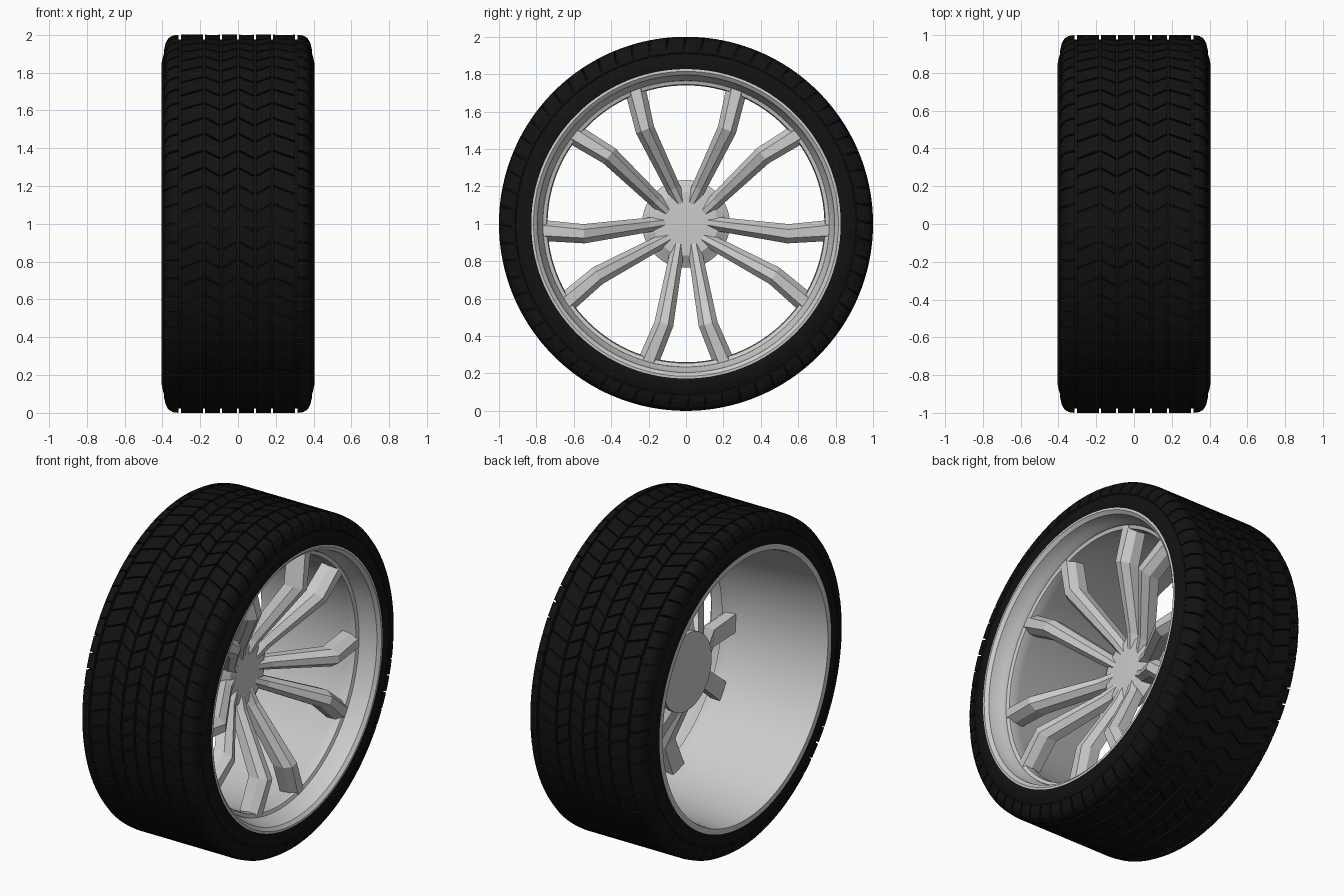
import bpy, bmesh
from math import pi, sin, cos, radians
from mathutils import Vector

if "Cube" in bpy.data.objects:
    bpy.data.objects.remove(bpy.data.objects["Cube"])

CENTRE_Z = 1.0


def polar(x, r, a):
    return Vector((x, r * cos(a), CENTRE_Z + r * sin(a)))


def finish(name, bm, mat=None, smooth=None):
    bmesh.ops.recalc_face_normals(bm, faces=bm.faces)
    me = bpy.data.meshes.new(name)
    bm.to_mesh(me)
    bm.free()
    ob = bpy.data.objects.new(name, me)
    bpy.context.collection.objects.link(ob)
    if mat:
        me.materials.append(mat)
    if smooth:
        bpy.ops.object.select_all(action='DESELECT')
        ob.select_set(True)
        bpy.context.view_layer.objects.active = ob
        bpy.ops.object.shade_smooth_by_angle(angle=radians(smooth))
    return ob


def revolve(name, profile, segs, closed=False, mat=None, smooth=30):
    """Turn an (x, radius) profile around the wheel axis."""
    bm = bmesh.new()
    rings = [[bm.verts.new(polar(x, r, 2 * pi * i / segs)) for i in range(segs)]
             for x, r in profile]
    pairs = list(zip(rings, rings[1:]))
    if closed:
        pairs.append((rings[-1], rings[0]))
    for a, b in pairs:
        for i in range(segs):
            j = (i + 1) % segs
            bm.faces.new((a[i], a[j], b[j], b[i]))
    if not closed:
        bm.faces.new(rings[0])
        bm.faces.new(rings[-1])
    return finish(name, bm, mat, smooth)


rubber = bpy.data.materials.new("rubber")
rubber.diffuse_color = (0.006, 0.006, 0.006, 1)
rubber.use_nodes = True
rubber.node_tree.nodes["Principled BSDF"].inputs["Base Color"].default_value = rubber.diffuse_color

# Tyre carcass, under the tread blocks
half = [(0.31, 0.976), (0.352, 0.97), (0.374, 0.945), (0.387, 0.915),
        (0.398, 0.88), (0.405, 0.845), (0.40, 0.825), (0.36, 0.815)]
revolve("tyre_body", [(-x, r) for x, r in reversed(half)] + half, 120,
        closed=True, mat=rubber, smooth=40)

# Tread: ribs split into slanted blocks, alternating like a zigzag
N, GAP, STEPS = 64, 0.10, 3
PITCH = 2 * pi / N
bm = bmesh.new()


def tread_block(top, a0, slant):
    """top = (x, r) points across the block, slant = angle drift across it."""
    n = len(top) - 1
    grid, base = [], []
    for i, (x, r) in enumerate(top):
        start = a0 + slant * i / n
        angles = [start + PITCH * (1 - GAP) * s / STEPS for s in range(STEPS + 1)]
        grid.append([bm.verts.new(polar(x, r, a)) for a in angles])
        low = x * (0.965 if abs(x) > 0.36 else 1)
        base.append([bm.verts.new(polar(low, r - 0.03, a)) for a in angles])
    for i in range(n):
        for s in range(STEPS):
            bm.faces.new((grid[i][s], grid[i + 1][s], grid[i + 1][s + 1], grid[i][s + 1]))
        for s in (0, STEPS):
            bm.faces.new((grid[i][s], grid[i + 1][s], base[i + 1][s], base[i][s]))
    for i in (0, n):
        for s in range(STEPS):
            bm.faces.new((grid[i][s], grid[i][s + 1], base[i][s + 1], base[i][s]))


grooves = [-0.307, -0.18, -0.09, 0, 0.09, 0.18, 0.307]
shoulder = [(0.314, 1.0), (0.345, 0.996), (0.368, 0.982), (0.383, 0.955), (0.392, 0.915)]
for k in range(N):
    a = k * PITCH - pi / 2
    for i, (x0, x1) in enumerate(zip(grooves, grooves[1:])):
        slant = 0.045 if i % 2 else -0.045
        shift = 0 if i % 2 else 0.045
        tread_block([(x0 + 0.006, 1.0), (x1 - 0.006, 1.0)], a + shift, slant)
    for side in (-1, 1):
        tread_block([(side * x, r) for x, r in shoulder], a, 0.02)
finish("tread_blocks", bm, rubber)

# Rim: stepped front lip, tapered barrel and rear flange
revolve("rim", [(0.385, 0.835), (0.400, 0.832), (0.402, 0.815), (0.385, 0.795),
                (0.320, 0.782), (0.300, 0.768), (0.285, 0.765), (0.278, 0.745),
                (0.235, 0.740), (0.215, 0.745), (-0.385, 0.795), (-0.402, 0.80),
                (-0.402, 0.832), (-0.385, 0.835), (-0.36, 0.815), (0.36, 0.815)],
        120, closed=True, smooth=25)

# Hub: rear disc with a raised front boss
revolve("hub", [(-0.01, 0.008), (-0.01, 0.235), (0.02, 0.235), (0.035, 0.21),
                (0.06, 0.17), (0.065, 0.008)], 40, smooth=30)

# Spokes: five mirrored pairs, lofted through hub, bend and rim
# (radial, lateral, front x, back x, front width, back width)
sections = [(0.10, 0.040, 0.060, 0.000, 0.025, 0.060),
            (0.19, 0.056, 0.095, 0.005, 0.030, 0.075),
            (0.535, 0.118, 0.300, 0.190, 0.045, 0.100),
            (0.745, 0.205, 0.285, 0.185, 0.055, 0.110)]
for p in range(5):
    axis = -pi / 2 + p * 2 * pi / 5
    out = Vector((0, cos(axis), sin(axis)))
    lat = Vector((0, -sin(axis), cos(axis)))
    for side in (-1, 1):
        bm = bmesh.new()
        rings = []
        for rad, t, xf, xb, wf, wb in sections:
            xm = xf - 0.4 * (xf - xb)
            outline = [(xf, -wf / 2), (xf, wf / 2), (xm, wb / 2),
                       (xb, wb / 2), (xb, -wb / 2), (xm, -wb / 2)]
            rings.append([bm.verts.new(Vector((x, 0, CENTRE_Z)) + out * (rad - 0.25 * w)
                                       + lat * side * (t + w))
                          for x, w in outline])
        for a, b in zip(rings, rings[1:]):
            for i in range(6):
                j = (i + 1) % 6
                bm.faces.new((a[i], a[j], b[j], b[i]))
        bm.faces.new(rings[0])
        bm.faces.new(rings[-1])
        finish(f"spoke_{p + 1}_{'left' if side < 0 else 'right'}", bm)
